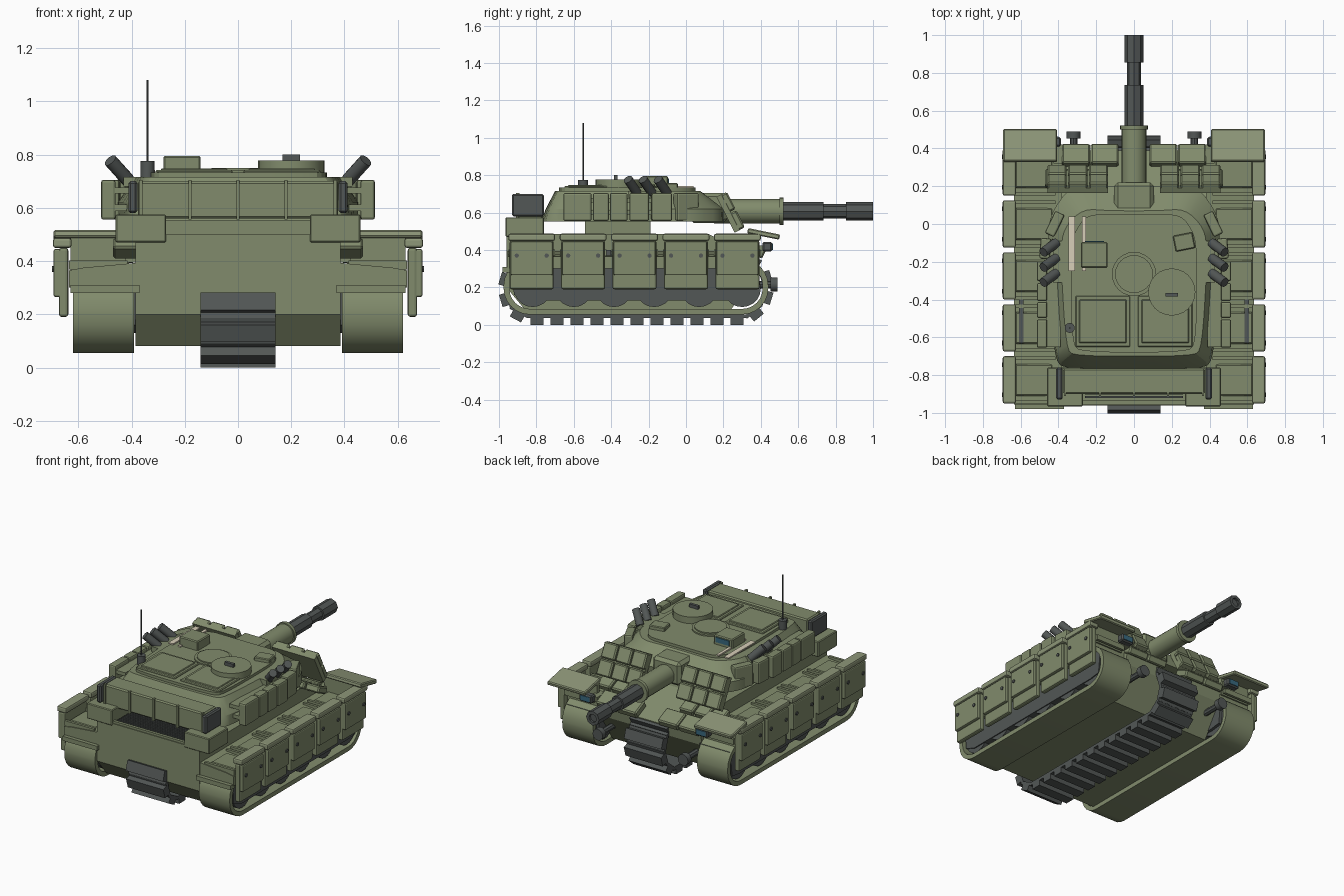
import bpy, bmesh, math
from mathutils import Vector, Euler, Matrix

if "Cube" in bpy.data.objects:
    bpy.data.objects.remove(bpy.data.objects["Cube"])


def material(name, rgb):
    m = bpy.data.materials.new(name)
    m.diffuse_color = (*rgb, 1)
    m.use_nodes = True
    m.node_tree.nodes["Principled BSDF"].inputs["Base Color"].default_value = m.diffuse_color
    return m


OLIVE = material("olive", (0.22, 0.26, 0.15))
PALE = material("pale_olive", (0.27, 0.31, 0.19))
DARK = material("dark_metal", (0.085, 0.095, 0.092))
LENS = material("lens", (0.04, 0.14, 0.21))
CREAM = material("cream", (0.68, 0.62, 0.48))


def finish(name, bm, mat, smooth=None):
    bmesh.ops.recalc_face_normals(bm, faces=bm.faces)
    me = bpy.data.meshes.new(name)
    bm.to_mesh(me)
    bm.free()
    me.materials.append(mat)
    if smooth:
        me.shade_smooth()
        me.set_sharp_from_angle(angle=math.radians(smooth))
    ob = bpy.data.objects.new(name, me)
    bpy.context.collection.objects.link(ob)
    return ob


def block(name, c, size, mat=OLIVE, rot=(0, 0, 0), bevel=0.0, seg=1):
    bm = bmesh.new()
    bmesh.ops.create_cube(bm, size=1, matrix=Matrix.Diagonal((*size, 1)))
    ob = finish(name, bm, mat)
    ob.location, ob.rotation_euler = c, Euler(rot)
    if bevel:
        mod = ob.modifiers.new("edge", "BEVEL")
        mod.width, mod.segments = bevel, seg
    return ob


def span(name, x, y, z, mat=OLIVE, bevel=0.0, seg=1):
    mid = [(a + b) / 2 for a, b in (x, y, z)]
    return block(name, mid, [abs(b - a) for a, b in (x, y, z)], mat, bevel=bevel, seg=seg)


def rod(name, a, b, r, mat=OLIVE, n=16, smooth=40):
    a, b = Vector(a), Vector(b)
    bm = bmesh.new()
    bmesh.ops.create_cone(bm, cap_ends=True, segments=n, radius1=r, radius2=r, depth=(b - a).length)
    ob = finish(name, bm, mat, smooth)
    ob.location = (a + b) / 2
    ob.rotation_euler = Vector((0, 0, 1)).rotation_difference(b - a).to_euler()
    return ob


def loft(name, rings, mat, caps=True, closed=False, smooth=None):
    bm = bmesh.new()
    vs = [[bm.verts.new(p) for p in r] for r in rings]
    pairs = list(zip(vs, vs[1:])) + ([(vs[-1], vs[0])] if closed else [])
    for a, b in pairs:
        for i in range(len(a)):
            j = (i + 1) % len(a)
            bm.faces.new((a[i], a[j], b[j], b[i]))
    if caps:
        bm.faces.new(vs[0])
        bm.faces.new(vs[-1])
    return finish(name, bm, mat, smooth)


def rounded(y0, y1, z0, z1, r, n=6):
    pts = []
    for k, (cy, cz) in enumerate(((y1 - r, z1 - r), (y0 + r, z1 - r), (y0 + r, z0 + r), (y1 - r, z0 + r))):
        for i in range(n + 1):
            a = math.pi / 2 * (k + i / n)
            pts.append(Vector((0, cy + r * math.cos(a), cz + r * math.sin(a))))
    return pts


def at_x(pts, x):
    return [(x, p[-2], p[-1]) for p in pts]


def outline(half, z):
    """Mirror a half plan outline and cut its corners twice to round it."""
    pts = [Vector((x, y, z)) for x, y in half] + [Vector((-x, y, z)) for x, y in reversed(half)]
    for _ in range(2):
        pts = [a.lerp(b, t) for a, b in zip(pts, pts[1:] + pts[:1]) for t in (0.22, 0.78)]
    return pts


# Hull
hull = [(-0.96, 0.20), (-0.96, 0.485), (0.12, 0.485), (0.39, 0.36), (0.38, 0.29), (0.24, 0.08), (-0.86, 0.08)]
loft("hull", [at_x(hull, -0.385), at_x(hull, 0.385)], OLIVE)
span("turret_base", (-0.30, 0.30), (-0.54, -0.19), (0.46, 0.57))
for i in range(9):
    span("engine_grille_bar", (-0.26, 0.26), (-0.92 + i * 0.018, -0.911 + i * 0.018), (0.48, 0.497), DARK)

# Central belt of cleated pads
path = rounded(-0.973, 0.437, 0.028, 0.36, 0.16, 8)
path.append(path[0])
total = sum((b - a).length for a, b in zip(path, path[1:]))
COUNT = 30
for k in range(COUNT):
    d = (k + 0.5) * total / COUNT
    for a, b in zip(path, path[1:]):
        step = (b - a).length
        if d <= step:
            p, t = a.lerp(b, d / step), (b - a).normalized()
            tilt = (math.atan2(t.z, t.y), 0, 0)
            block("track_pad", p, (0.28, 0.068, 0.056), DARK, tilt)
            block("track_link", p + Vector((0, -t.z, t.y)) * 0.018, (0.28, 0.108, 0.02), DARK, tilt)
            break
        d -= step

CENTRES = [-0.825 + 0.275 * i for i in range(5)]
for s in (-1, 1):
    # Side belt loop with wheels inside
    outer, inner = rounded(-0.975, 0.44, 0.055, 0.35, 0.14), rounded(-0.945, 0.41, 0.085, 0.32, 0.11)
    loft("side_belt", [at_x(outer, s * 0.39), at_x(outer, s * 0.62), at_x(inner, s * 0.62), at_x(inner, s * 0.39)],
         OLIVE, caps=False, closed=True, smooth=25)
    well = [(-0.93, 0.31), (0.40, 0.31), (0.38, 0.14), (0.30, 0.13), (-0.84, 0.13), (-0.92, 0.16)]
    loft("wheel_guard", [at_x(well, s * 0.38), at_x(well, s * 0.612)], DARK)
    for y in (-0.82, -0.60, -0.385, -0.17, 0.07, 0.30):
        rod("road_wheel", (s * 0.40, y, 0.195), (s * 0.605, y, 0.195), 0.10, DARK, 20)

    # Sponson and ribbed fender deck
    deck = [(0.36, 0.30), (0.635, 0.30), (0.635, 0.365), (0.58, 0.375), (0.36, 0.395)]
    loft("sponson", [[(s * x, y, z) for x, z in deck] for y in (-0.955, 0.36)], OLIVE)
    span("rear_lip", (s * 0.37, s * 0.63), (-0.98, -0.93), (0.28, 0.31))
    span("deck_vent", (s * 0.585, s * 0.61), (-0.63, -0.40), (0.37, 0.40), DARK)
    for y in CENTRES:
        for e in (-0.115, 0.115):
            block("fender_rib", (s * 0.525, y + e, 0.385), (0.22, 0.018, 0.035))
        block("fender_plate", (s * 0.53, y, 0.38), (0.20, 0.17, 0.025), bevel=0.008)
        # Skirt panels, top rails and bolts
        block("skirt_panel", (s * 0.655, y, 0.32), (0.035, 0.235, 0.26), bevel=0.01, seg=2)
        block("skirt_armor", (s * 0.677, y, 0.355), (0.032, 0.225, 0.18), bevel=0.008, seg=2)
        block("skirt_rail", (s * 0.66, y, 0.468), (0.07, 0.25, 0.038), PALE, bevel=0.01, seg=2)
        for e in (-0.08, 0.08):
            rod("skirt_bolt", (s * 0.685, y + e, 0.37), (s * 0.699, y + e, 0.37), 0.012, DARK, 8)
    # Front mudguard, headlight and tow hook
    block("mudguard", (s * 0.55, 0.415, 0.486), (0.285, 0.175, 0.028), PALE, (-0.2, 0, 0), 0.006)
    block("mudguard_bracket", (s * 0.52, 0.355, 0.43), (0.22, 0.03, 0.13))
    block("headlight", (s * 0.435, 0.435, 0.418), (0.095, 0.05, 0.052), DARK, bevel=0.008)
    block("headlight_lens", (s * 0.435, 0.461, 0.418), (0.07, 0.006, 0.034), LENS)
    block("headlight_mount", (s * 0.40, 0.37, 0.41), (0.05, 0.10, 0.03))
    rod("tow_lug", (s * 0.32, 0.452, 0.215), (s * 0.32, 0.49, 0.215), 0.038, DARK, 12)
    rod("tow_arm", (s * 0.32, 0.30, 0.215), (s * 0.32, 0.46, 0.215), 0.02, DARK, 8)

    # Glacis armour bricks
    for x in (0.155, 0.308):
        block("glacis_brick", (s * x, 0.365, 0.40), (0.148, 0.115, 0.05), OLIVE, (-0.43, 0, 0), 0.008)
    for x in (0.20, 0.31, 0.42):
        block("upper_glacis_brick", (s * x, 0.24, 0.448), (0.10, 0.10, 0.045), OLIVE, (-0.43, 0, 0), 0.008)

    # Turret cheek panel of six bricks
    tilt = Euler((math.radians(-63), 0, 0))
    c = Vector((s * 0.298, 0.225, 0.595))
    block("cheek_plate", c, (0.32, 0.215, 0.03), OLIVE, tilt)
    for i in (-1, 0, 1):
        for j in (-1, 1):
            off = Vector((i * 0.11, j * 0.055, 0.027))
            off.rotate(tilt)
            block("cheek_brick", c + off, (0.102, 0.102, 0.04), OLIVE, tilt, 0.008)
    # Turret side armour boxes
    for x, y, length, turn in ((0.487, -0.58, 0.15, 0), (0.487, -0.455, 0.085, 0), (0.487, -0.36, 0.095, 0),
                               (0.487, -0.25, 0.105, 0), (0.47, -0.13, 0.11, 0.06), (0.42, 0.0, 0.13, 0.45)):
        block("side_armor", (s * x, y, 0.63), (0.055, length, 0.15), OLIVE, (0, 0, s * turn), 0.01, 2)
    for z in (0.60, 0.665):
        span("armor_rail", (s * 0.39, s * 0.462), (-0.65, -0.08), (z - 0.012, z + 0.012))
    # Smoke launchers
    for y in (-0.12, -0.20, -0.28):
        rod("smoke_tube", (s * 0.412, y + 0.02, 0.703), (s * 0.480, y - 0.03, 0.778), 0.026, DARK, 10)
    span("smoke_mount", (s * 0.37, s * 0.43), (-0.31, -0.09), (0.68, 0.715))
    # Rear stowage
    span("stowage_box", (s * 0.27, s * 0.46), (-0.965, -0.76), (0.47, 0.575), bevel=0.005)
    span("basket_end", (s * 0.378, s * 0.412), (-0.93, -0.76), (0.58, 0.70), DARK, 0.008)

# Turret shell
lower = [(0.15, 0.19), (0.34, 0.20), (0.45, 0.04), (0.455, -0.14), (0.425, -0.70), (0.37, -0.775)]
middle = [(0.15, 0.20), (0.34, 0.20), (0.45, 0.04), (0.455, -0.14), (0.42, -0.69), (0.36, -0.75)]
upper = [(0.12, 0.07), (0.27, 0.08), (0.37, -0.02), (0.39, -0.15), (0.36, -0.66), (0.31, -0.70)]
loft("turret", [outline(h, z) for h, z in ((lower, 0.552), (middle, 0.62), (upper, 0.715))], OLIVE, smooth=25)
roof = [(0.10, 0.05), (0.25, 0.05), (0.32, -0.05), (0.335, -0.17), (0.33, -0.63), (0.28, -0.68)]
loft("turret_roof", [outline(roof, 0.705), outline(roof, 0.733)], OLIVE, smooth=25)

# Rear basket
span("basket_panel", (-0.375, 0.375), (-0.90, -0.765), (0.56, 0.70), bevel=0.008)
for x in (-0.365, -0.18, 0.0, 0.18, 0.365):
    span("basket_post", (x - 0.006, x + 0.006), (-0.91, -0.89), (0.555, 0.705))
span("rear_rail", (-0.28, 0.28), (-0.955, -0.935), (0.482, 0.50))

# Gun
span("mantlet", (-0.105, 0.105), (0.02, 0.22), (0.545, 0.705), bevel=0.02)
for name, y0, y1, r, mat, n in (("gun_sleeve", 0.15, 0.50, 0.066, OLIVE, 20), ("gun_collar", 0.50, 0.522, 0.074, OLIVE, 20),
                                ("barrel_rear", 0.52, 0.735, 0.049, DARK, 8), ("barrel_mid", 0.73, 0.86, 0.038, DARK, 8),
                                ("muzzle", 0.855, 0.985, 0.049, DARK, 8)):
    rod(name, (0, y0, 0.607), (0, y1, 0.607), r, mat, n, 40 if n > 8 else None)


def circle(r, y):
    return [(r * math.cos(a), y, 0.607 + r * math.sin(a)) for a in [math.tau * i / 8 for i in range(8)]]


loft("muzzle_lip", [circle(0.049, 0.98), circle(0.049, 1.0), circle(0.028, 1.0), circle(0.028, 0.98)],
     DARK, caps=False, closed=True)

# Roof fittings
rod("commander_hatch", (0.2, -0.36, 0.72), (0.2, -0.36, 0.778), 0.125, OLIVE, 24)
span("hatch_handle", (0.167, 0.233), (-0.385, -0.365), (0.77, 0.80), DARK)
rod("loader_hatch", (0, -0.265, 0.72), (0, -0.265, 0.742), 0.117, OLIVE, 24)
rod("loader_hatch_lid", (0, -0.265, 0.73), (0, -0.265, 0.75), 0.10, OLIVE, 24)
for s in (-1, 1):
    span("roof_panel", (s * 0.02, s * 0.31), (-0.65, -0.38), (0.725, 0.742), bevel=0.005)
    span("roof_panel_inset", (s * 0.04, s * 0.29), (-0.63, -0.40), (0.735, 0.748), bevel=0.004)
span("sight_box", (-0.28, -0.14), (-0.232, -0.095), (0.72, 0.795), bevel=0.006)
span("sight_lens", (-0.26, -0.16), (-0.097, -0.09), (0.75, 0.783), LENS)
block("periscope", (0.265, -0.095, 0.735), (0.105, 0.085, 0.045), OLIVE, (0, 0, 0.2), 0.005)
span("wide_stripe", (-0.347, -0.312), (-0.25, 0.04), (0.733, 0.742), CREAM)
span("narrow_stripe", (-0.275, -0.255), (-0.25, 0.04), (0.733, 0.742), CREAM)
rod("antenna_base", (-0.34, -0.55, 0.70), (-0.34, -0.55, 0.775), 0.027, DARK, 10)
rod("antenna", (-0.34, -0.55, 0.77), (-0.34, -0.55, 1.08), 0.004, DARK, 6)
